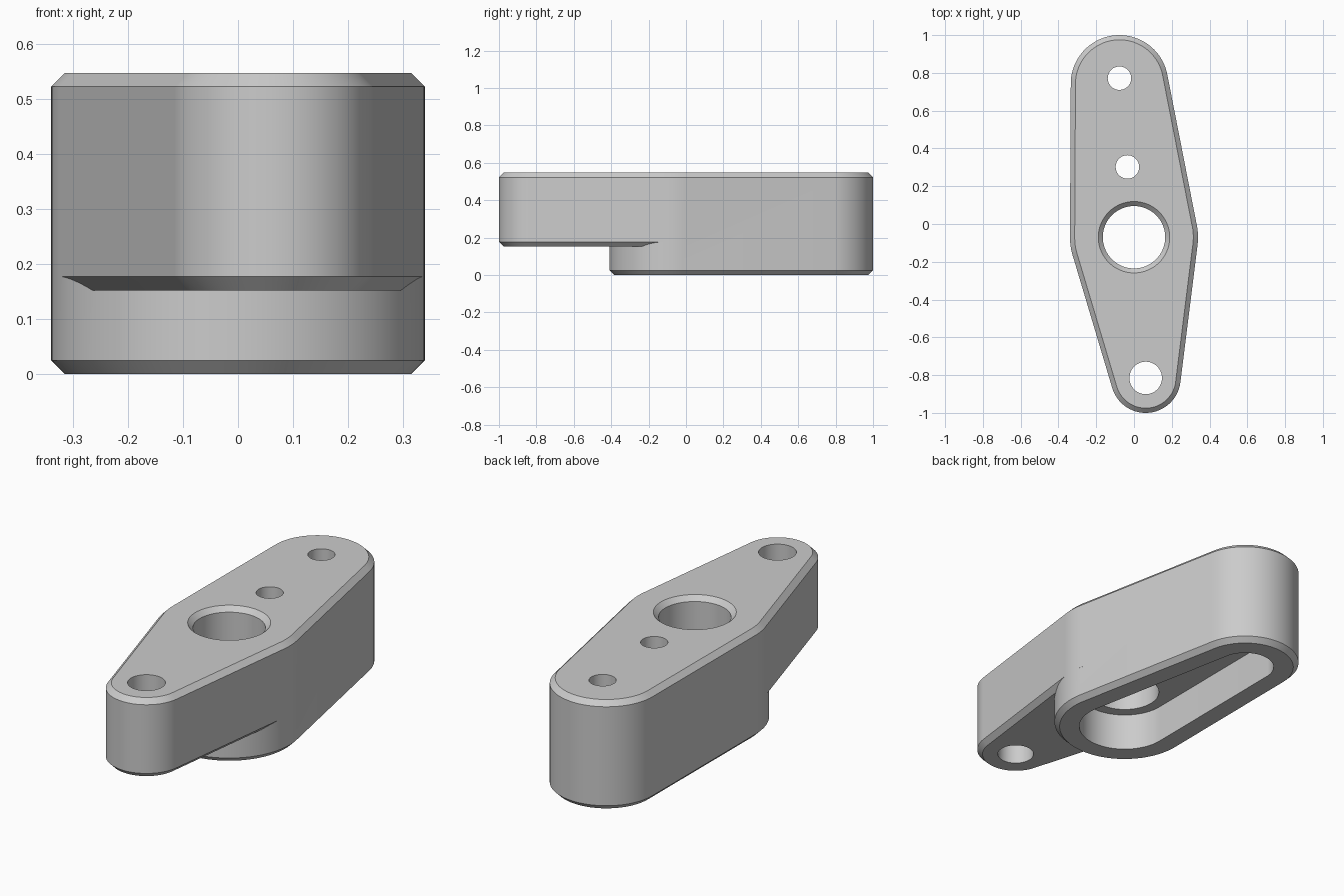
import bpy
import bmesh
from math import cos, sin, tau, radians

cube = bpy.data.objects.get("Cube")
if cube:
    bpy.data.objects.remove(cube, do_unlink=True)

grey = bpy.data.materials.new("machined grey")
grey.use_nodes = True
colour = (0.6, 0.6, 0.6, 1)
grey.diffuse_color = colour
grey.node_tree.nodes["Principled BSDF"].inputs["Base Color"].default_value = colour

STEPS = 128
HEIGHT = 0.547
CHAMFER = 0.025

# Plan circles: centre x, centre y, radius
BACK = (-0.077, 0.742, 0.258)
MIDDLE = (0.0, -0.07, 0.339)
FRONT = (0.062, -0.815, 0.185)


def wrap(circles, offset):
    """Outline of a band stretched round the circles."""
    points = []
    for i in range(STEPS):
        c, s = cos(tau * i / STEPS), sin(tau * i / STEPS)
        x, y, r = max(circles, key=lambda k: k[0] * c + k[1] * s + k[2])
        points.append((x + (r + offset) * c, y + (r + offset) * s))
    return points


def prism(name, circles, levels):
    """Solid lofted through (height, outline offset) levels."""
    bm = bmesh.new()
    rings = [[bm.verts.new((x, y, z)) for x, y in wrap(circles, off)]
             for z, off in levels]
    for low, high in zip(rings, rings[1:]):
        for i in range(STEPS):
            j = (i + 1) % STEPS
            bm.faces.new((low[i], low[j], high[j], high[i]))
    bm.faces.new(rings[0][::-1])
    bm.faces.new(rings[-1])
    mesh = bpy.data.meshes.new(name)
    bm.to_mesh(mesh)
    bm.free()
    mesh.materials.append(grey)
    obj = bpy.data.objects.new(name, mesh)
    bpy.context.collection.objects.link(obj)
    return obj


def chamfered(name, circles, bottom):
    return prism(name, circles, [
        (bottom, -CHAMFER), (bottom + CHAMFER, 0),
        (HEIGHT - CHAMFER, 0), (HEIGHT, -CHAMFER)])


def combine(target, tool, operation):
    tool.hide_render = True
    mod = target.modifiers.new(operation.lower(), "BOOLEAN")
    mod.operation = operation
    mod.solver = "EXACT"
    mod.object = tool
    bpy.context.view_layer.objects.active = target
    bpy.ops.object.modifier_apply(modifier=mod.name)
    bpy.data.objects.remove(tool, do_unlink=True)


# Deep rear body joined to the raised front lug
body = chamfered("lever_body", [BACK, MIDDLE], 0)
combine(body, chamfered("front_lug", [MIDDLE, FRONT], 0.152), "UNION")

# Slot-shaped pocket in the underside
pocket = [(x, y, r - 0.12) for x, y, r in (BACK, MIDDLE)]
combine(body, prism("pocket_cutter", pocket, [(-0.1, 0), (0.19, 0)]), "DIFFERENCE")

# Main bore with a countersunk top
bore = [(MIDDLE[0], MIDDLE[1], 0.165)]
combine(body, prism("bore_cutter", bore,
                    [(-0.1, 0), (HEIGHT - 0.024, 0), (HEIGHT + 0.024, 0.048)]),
        "DIFFERENCE")

# Plain through holes
for hole in ((-0.077, 0.772, 0.062), (-0.035, 0.302, 0.062), (0.062, -0.815, 0.086)):
    combine(body, prism("hole_cutter", [hole], [(-0.1, 0), (0.7, 0)]), "DIFFERENCE")

bpy.ops.object.select_all(action="DESELECT")
body.select_set(True)
bpy.context.view_layer.objects.active = body
bpy.ops.object.shade_smooth_by_angle(angle=radians(30))
